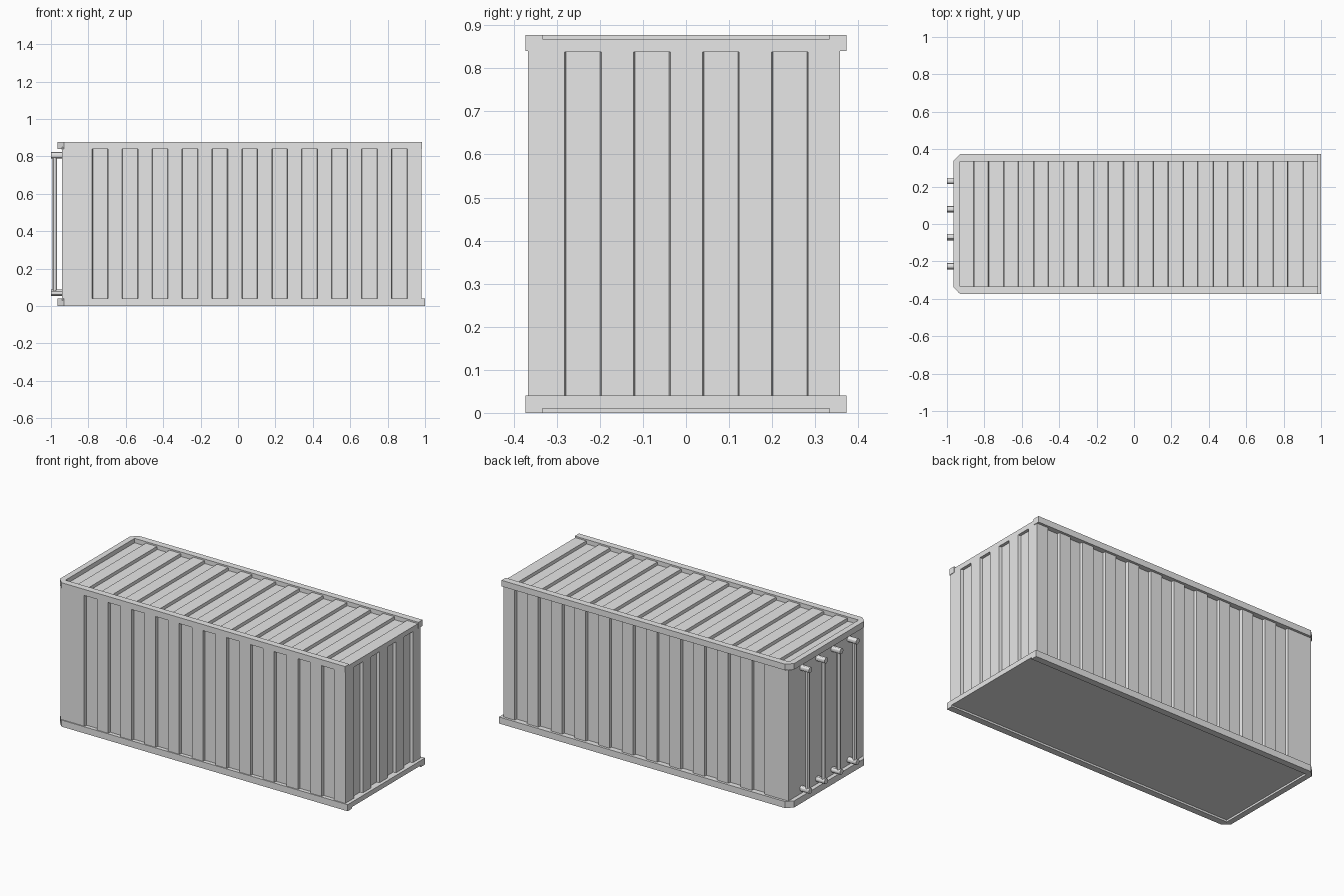
import bpy, bmesh
from mathutils import Matrix

if "Cube" in bpy.data.objects:
    bpy.data.objects.remove(bpy.data.objects["Cube"], do_unlink=True)

grey = bpy.data.materials.new("light_grey")
grey.use_nodes = True
grey.diffuse_color = (0.8, 0.8, 0.8, 1)
grey.node_tree.nodes["Principled BSDF"].inputs["Base Color"].default_value = (0.8, 0.8, 0.8, 1)

PITCH, GROOVE, DEPTH, SLOPE = 0.16, 0.085, 0.018, 0.003


def finish(name, bm):
    bmesh.ops.recalc_face_normals(bm, faces=bm.faces)
    mesh = bpy.data.meshes.new(name)
    bm.to_mesh(mesh)
    bm.free()
    obj = bpy.data.objects.new(name, mesh)
    mesh.materials.append(grey)
    bpy.context.collection.objects.link(obj)
    return obj


def prism(name, points, direction):
    """Closed outline of 3D points swept along a direction."""
    bm = bmesh.new()
    face = bm.faces.new([bm.verts.new(p) for p in points])
    new = bmesh.ops.extrude_face_region(bm, geom=[face])["geom"]
    verts = [v for v in new if isinstance(v, bmesh.types.BMVert)]
    bmesh.ops.translate(bm, verts=verts, vec=direction)
    return finish(name, bm)


def box(name, x, y, z):
    outline = [(x[0], y[0], z[0]), (x[1], y[0], z[0]), (x[1], y[1], z[0]), (x[0], y[1], z[0])]
    return prism(name, outline, (0, 0, z[1] - z[0]))


def corrugated(name, start, end, first, count, place, back, sweep):
    """Grooved panel: profile of (along, depth) mapped by place, then swept."""
    profile = [(start, 0)]
    for i in range(count):
        mid, half = first + i * PITCH, GROOVE / 2
        profile += [(mid - half, 0), (mid - half + SLOPE, DEPTH),
                    (mid + half - SLOPE, DEPTH), (mid + half, 0)]
    profile += [(end, 0), (end, back), (start, back)]
    return prism(name, [place(a, d) for a, d in profile], sweep)


# Grooved side walls, end wall and roof
corrugated("front_wall", -0.94, 0.98, -0.737, 11,
           lambda a, d: (a, -0.367 + d, 0.03), 0.03, (0, 0, 0.82))
corrugated("back_wall", -0.94, 0.98, -0.737, 11,
           lambda a, d: (a, 0.358 - d, 0.03), 0.03, (0, 0, 0.82))
corrugated("right_end_wall", -0.35, 0.342, -0.239, 4,
           lambda a, d: (0.98 - d, a, 0.03), 0.03, (0, 0, 0.82))
corrugated("roof_panel", -0.945, 0.98, -0.897, 12,
           lambda a, d: (a, -0.34, 0.868 - d), 0.03, (0, 0.68, 0))
box("end_wall_header", (0.95, 0.979), (-0.345, 0.335), (0.85, 0.867))

# Door wall and floor
box("door_wall", (-0.94, -0.91), (-0.36, 0.355), (0.03, 0.85))
box("floor", (-0.94, 0.98), (-0.35, 0.35), (0.012, 0.035))


# U-shaped frames with clipped corners around the door end
def u_frame(name, end, bottom, top):
    w, cut, inner = 0.373, 0.036, 0.333
    half = [(end, w), (-0.965 + cut, w), (-0.965, w - cut)]
    inside = [(-0.93, inner), (end, inner)]
    outline = (half + [(x, -y) for x, y in reversed(half)]
               + [(x, -y) for x, y in reversed(inside)] + inside)
    return prism(name, [(x, y, bottom) for x, y in outline], (0, 0, top - bottom))


u_frame("top_rail", 0.983, 0.84, 0.877)
u_frame("bottom_rail", 1.0, 0, 0.04)
box("bottom_end_rail", (0.93, 1.0), (-0.333, 0.333), (0.01, 0.04))


# Door locking bars with a bracket at each end
def rod(name, centre, radius, length, axis, sides=12):
    bm = bmesh.new()
    bmesh.ops.create_cone(bm, cap_ends=True, segments=sides, radius1=radius,
                          radius2=radius, depth=length)
    if axis == "X":
        bmesh.ops.rotate(bm, verts=bm.verts, matrix=Matrix.Rotation(1.5708, 3, "Y"))
    bmesh.ops.translate(bm, verts=bm.verts, vec=centre)
    obj = finish(name, bm)
    bpy.ops.object.select_all(action="DESELECT")
    obj.select_set(True)
    bpy.context.view_layer.objects.active = obj
    bpy.ops.object.shade_smooth_by_angle()
    return obj


for n, y in enumerate((-0.225, -0.07, 0.078, 0.23), 1):
    rod(f"locking_bar_{n}", (-0.981, y, 0.438), 0.012, 0.735, "Z")
    for level, z in (("lower", 0.07), ("upper", 0.806)):
        rod(f"{level}_bracket_{n}", (-0.965, y, z), 0.017, 0.07, "X")
